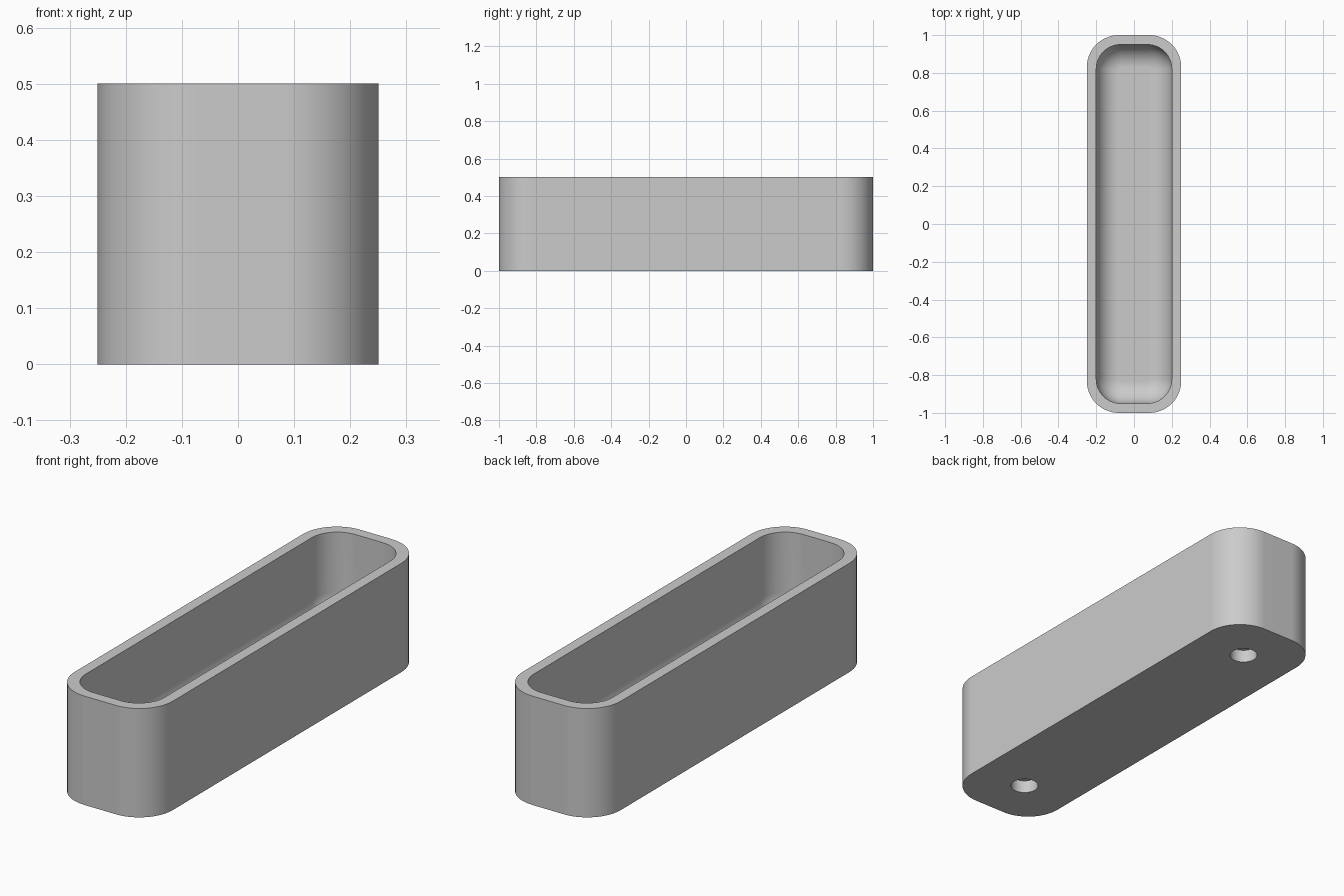
import bpy, bmesh
from math import sin, cos, pi

cube = bpy.data.objects.get("Cube")
if cube:
    bpy.data.objects.remove(cube, do_unlink=True)

# Overall sizes
HALF_X, HALF_Y, HEIGHT = 0.25, 1.0, 0.5
WALL, FLOOR = 0.05, 0.1
OUTER_R, INNER_R, FILLET = 0.17, 0.13, 0.12
HOLE_R, HOLE_DEPTH, HOLE_Y = 0.06, 0.06, 0.76
CORNER_STEPS, FILLET_STEPS = 14, 10

grey = bpy.data.materials.new("light grey")
grey.use_nodes = True
colour = (0.6, 0.6, 0.6, 1)
grey.diffuse_color = colour
grey.node_tree.nodes["Principled BSDF"].inputs["Base Color"].default_value = colour


def ring(bm, hx, hy, r, z):
    """Rounded rectangle of vertices at height z."""
    verts = []
    for i, (sx, sy) in enumerate([(1, 1), (-1, 1), (-1, -1), (1, -1)]):
        for k in range(CORNER_STEPS + 1):
            a = (i + k / CORNER_STEPS) * pi / 2
            verts.append(bm.verts.new((sx * (hx - r) + r * cos(a),
                                       sy * (hy - r) + r * sin(a), z)))
    return verts


# Trough: outer wall, rim, inner wall and rounded floor as one loft
bm = bmesh.new()
rings = [ring(bm, HALF_X, HALF_Y, OUTER_R, 0),
         ring(bm, HALF_X, HALF_Y, OUTER_R, HEIGHT),
         ring(bm, HALF_X - WALL, HALF_Y - WALL, INNER_R, HEIGHT)]
for k in range(FILLET_STEPS + 1):
    a = k / FILLET_STEPS * pi / 2
    d = FILLET * (1 - cos(a))
    rings.append(ring(bm, HALF_X - WALL - d, HALF_Y - WALL - d, INNER_R - d,
                      FLOOR + FILLET * (1 - sin(a))))
for low, high in zip(rings, rings[1:]):
    n = len(low)
    for i in range(n):
        j = (i + 1) % n
        bm.faces.new((low[i], low[j], high[j], high[i]))
bm.faces.new(rings[0][::-1])
bm.faces.new(rings[-1])
bmesh.ops.recalc_face_normals(bm, faces=bm.faces)
mesh = bpy.data.meshes.new("trough")
bm.to_mesh(mesh)
bm.free()
mesh.materials.append(grey)
trough = bpy.data.objects.new("trough", mesh)
bpy.context.collection.objects.link(trough)

# Two blind holes in the underside
for side in (-1, 1):
    bpy.ops.mesh.primitive_cylinder_add(vertices=40, radius=HOLE_R, depth=2 * HOLE_DEPTH,
                                        location=(0, side * HOLE_Y, 0))
    cutter = bpy.context.object
    cutter.name = "hole_cutter"
    cutter.hide_render = True
    cutter.data.materials.append(grey)
    cut = trough.modifiers.new("hole", 'BOOLEAN')
    cut.operation, cut.solver, cut.object = 'DIFFERENCE', 'EXACT', cutter
    bpy.ops.object.select_all(action='DESELECT')
    trough.select_set(True)
    bpy.context.view_layer.objects.active = trough
    bpy.ops.object.modifier_apply(modifier=cut.name)
    bpy.data.objects.remove(cutter, do_unlink=True)

# Smooth corners with crisp rim and flat sides
bpy.ops.object.shade_smooth_by_angle(angle=pi / 6)
weighted = trough.modifiers.new("flat_sides", 'WEIGHTED_NORMAL')
weighted.keep_sharp = True
